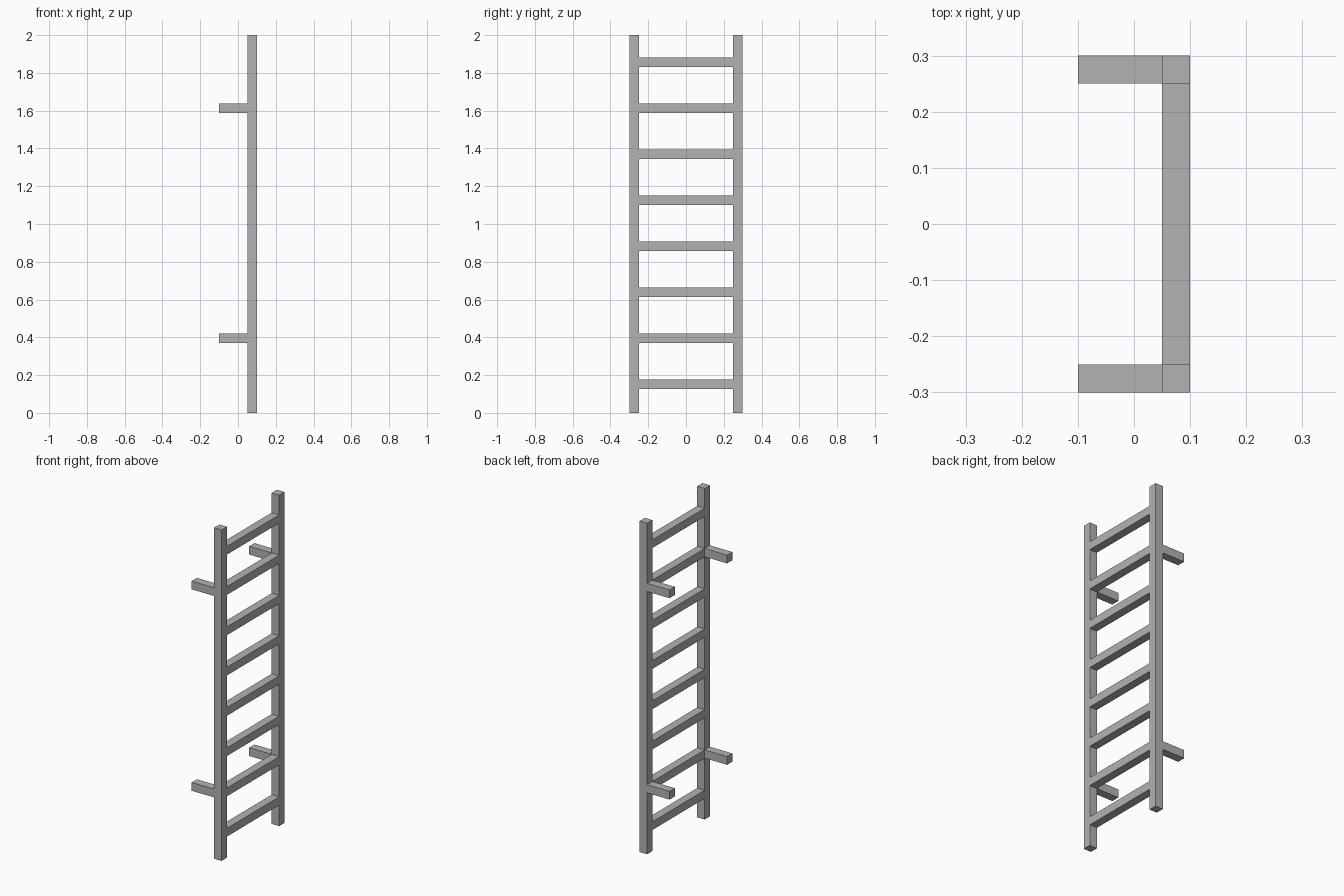
import bpy

cube = bpy.data.objects.get("Cube")
if cube:
    bpy.data.objects.remove(cube, do_unlink=True)

# Single grey metal colour
GREY = (0.45, 0.45, 0.45, 1.0)
metal = bpy.data.materials.new("grey_metal")
metal.use_nodes = True
metal.diffuse_color = GREY
metal.node_tree.nodes["Principled BSDF"].inputs["Base Color"].default_value = GREY

BAR = 0.05            # square bar thickness
RAIL_X = 0.075        # centre of the ladder plane
RAIL_Y = 0.275        # rail offset from the centre
RUNGS = 8
FIRST, STEP = 0.152, 0.2434


def box(name, centre, size):
    bpy.ops.mesh.primitive_cube_add(size=1, location=centre)
    obj = bpy.context.object
    obj.name = name
    obj.scale = size
    bpy.ops.object.transform_apply(location=False, rotation=False, scale=True)
    obj.data.materials.append(metal)
    return obj


rung_z = [FIRST + STEP * i for i in range(RUNGS)]

# Side rails, each with two wall brackets level with a rung
for side, y in (("front", -RAIL_Y), ("back", RAIL_Y)):
    box(f"{side}_rail", (RAIL_X, y, 1), (BAR, BAR, 2))
    for level, z in (("lower", rung_z[1]), ("upper", rung_z[-2])):
        box(f"{side}_{level}_bracket", (-0.025, y, z), (0.15, BAR, BAR))

# Rungs between the rails
for i, z in enumerate(rung_z, 1):
    box(f"rung_{i}", (RAIL_X, 0, z), (BAR, 2 * RAIL_Y - BAR, BAR))
